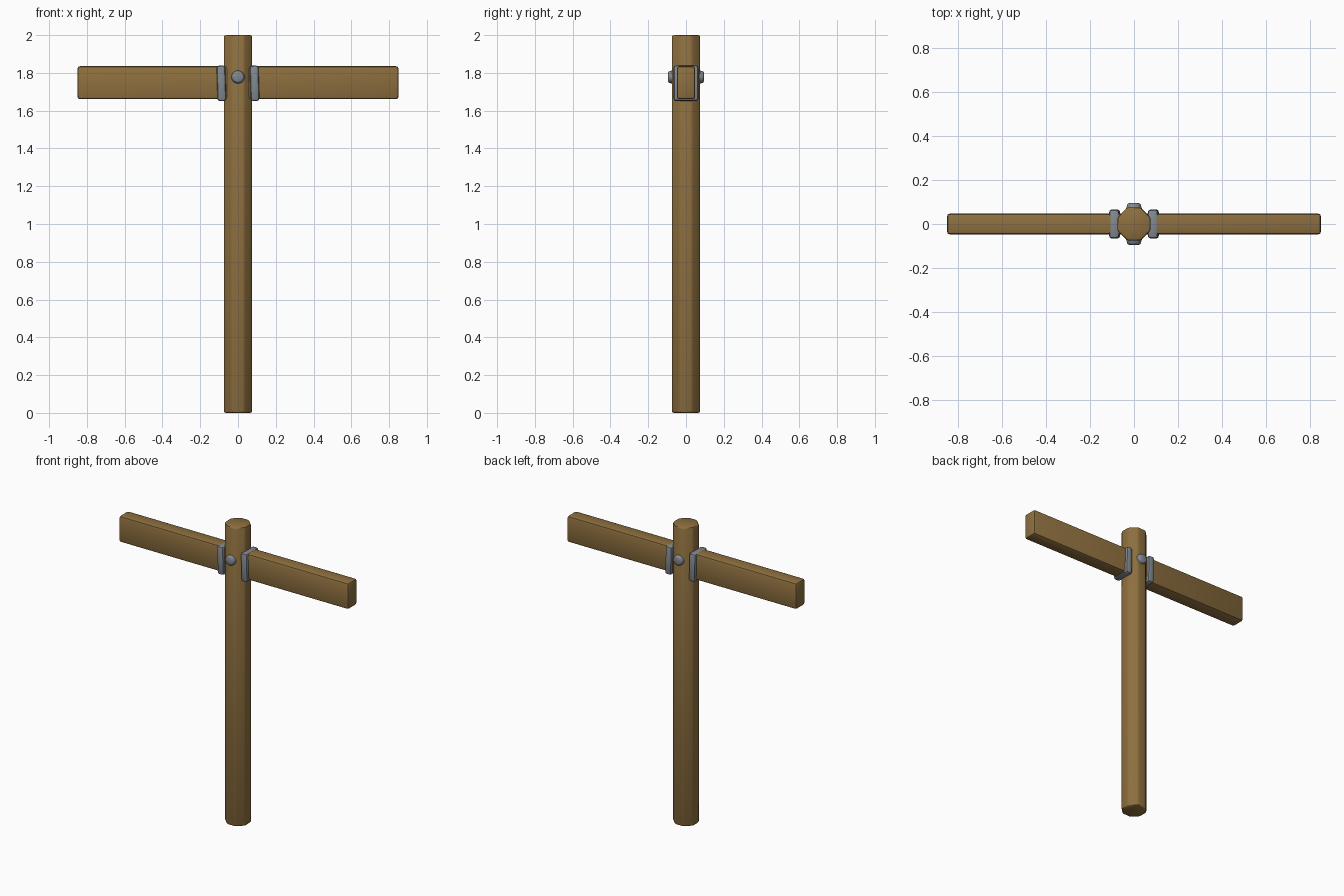
import bpy
import math

cube = bpy.data.objects.get("Cube")
if cube:
    bpy.data.objects.remove(cube, do_unlink=True)


def make_material(name, rgb):
    m = bpy.data.materials.new(name)
    m.use_nodes = True
    m.diffuse_color = (*rgb, 1)
    m.node_tree.nodes["Principled BSDF"].inputs["Base Color"].default_value = (*rgb, 1)
    return m


wood = make_material("brown wood", (0.27, 0.16, 0.05))
metal = make_material("grey metal", (0.22, 0.25, 0.28))


def finish(name, mat, bevel, segments=2):
    """Name, colour, bevel and smooth the active object."""
    ob = bpy.context.object
    ob.name = name
    ob.data.materials.append(mat)
    bpy.ops.object.transform_apply(location=False, rotation=True, scale=True)
    mod = ob.modifiers.new("Bevel", "BEVEL")
    mod.width = bevel
    mod.segments = segments
    mod.limit_method = "ANGLE"
    mod.angle_limit = math.radians(30)
    bpy.ops.object.modifier_apply(modifier=mod.name)
    bpy.ops.object.shade_smooth_by_angle(angle=math.radians(40))
    return ob


def box(name, mat, size, loc, bevel, tilt=0):
    bpy.ops.mesh.primitive_cube_add(size=1, location=loc, rotation=(0, tilt, 0))
    bpy.context.object.scale = size
    return finish(name, mat, bevel)


# Eight-sided upright post with a flat facing each direction
bpy.ops.mesh.primitive_cylinder_add(
    vertices=8, radius=0.075 / math.cos(math.pi / 8), depth=2,
    location=(0, 0, 1), rotation=(0, 0, math.pi / 8))
finish("post", wood, 0.01)

# Crossbar board passing through the post
box("crossbar", wood, (1.7, 0.096, 0.175), (0, 0, 1.748), 0.014)

# Metal collars around the board on each side, and domed bolts front and back
for side, label in ((-1, "right"), (1, "left")):
    box(label + "_collar", metal, (0.046, 0.132, 0.188),
        (side * 0.088, 0, 1.745), 0.013, -0.03)

for side, label in ((-1, "front"), (1, "back")):
    bpy.ops.mesh.primitive_cone_add(
        vertices=8, radius1=0.042, radius2=0.031, depth=0.04,
        location=(0, side * 0.075, 1.778),
        rotation=(-side * math.pi / 2, 0, 0))
    finish(label + "_bolt", metal, 0.009)
